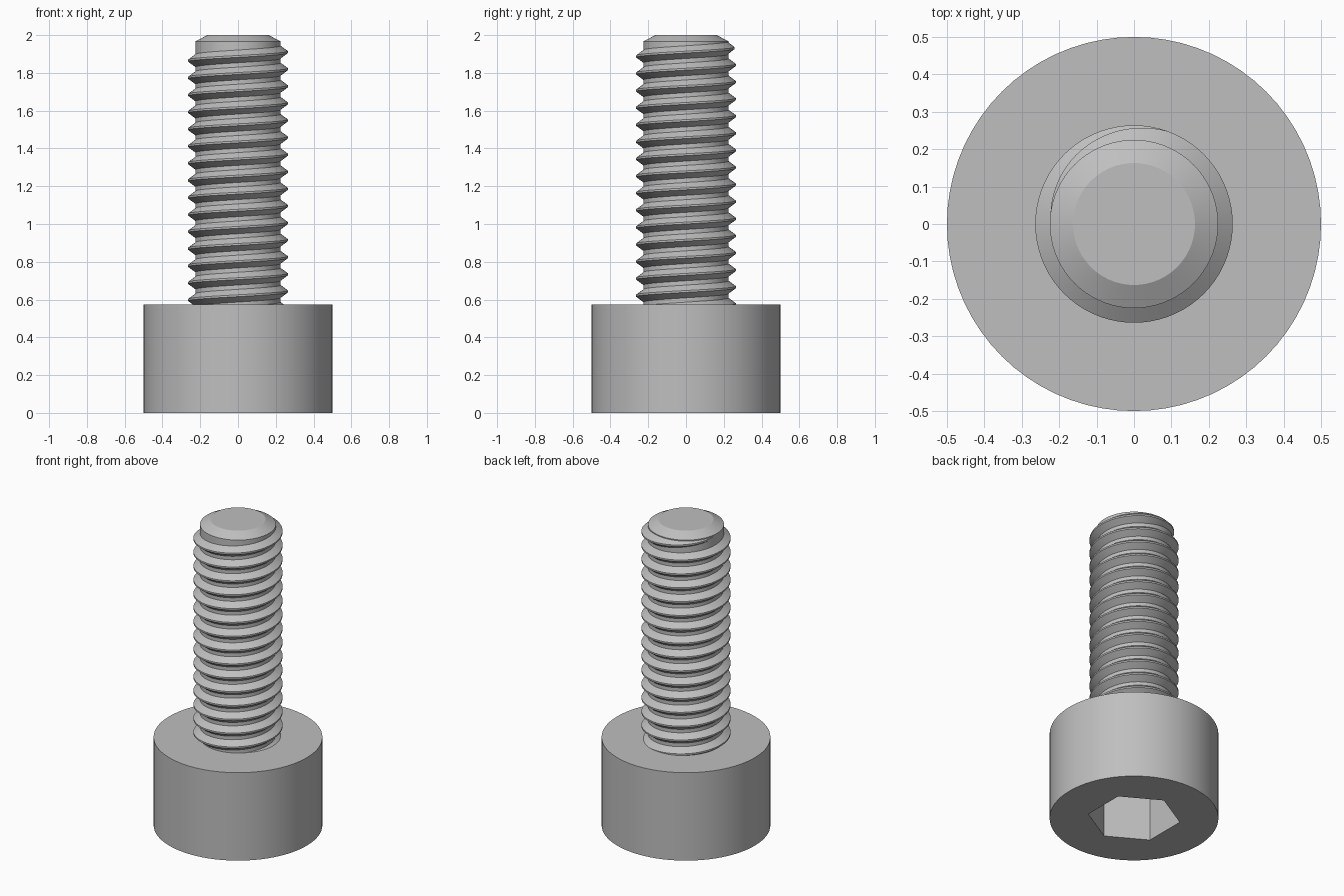
import bpy, bmesh
from math import pi, sin, cos, radians

cube = bpy.data.objects.get("Cube")
if cube:
    bpy.data.objects.remove(cube)

steel = bpy.data.materials.new("grey steel")
grey = (0.52, 0.52, 0.52, 1)
steel.diffuse_color = grey
steel.use_nodes = True
steel.node_tree.nodes["Principled BSDF"].inputs["Base Color"].default_value = grey

SEGS = 72
HEAD_R, HEAD_H = 0.5, 0.575
SOCKET_R, SOCKET_DEPTH, SOCKET_TURN = 0.275, 0.34, radians(30)
CORE_R, CREST_R, TIP_R = 0.225, 0.264, 0.163
PITCH, TOP_CREST = 0.0905, 1.91     # crest height on the +x side


def ring(bm, r, z, n=SEGS, turn=0.0):
    return [bm.verts.new((r * cos(turn + 2 * pi * i / n),
                          r * sin(turn + 2 * pi * i / n), z)) for i in range(n)]


def bridge(bm, a, b):
    n = len(a)
    for i in range(n):
        j = (i + 1) % n
        bm.faces.new((a[i], a[j], b[j], b[i]))


def finish(bm, name):
    bmesh.ops.recalc_face_normals(bm, faces=bm.faces)
    mesh = bpy.data.meshes.new(name)
    bm.to_mesh(mesh)
    bm.free()
    ob = bpy.data.objects.new(name, mesh)
    bpy.context.collection.objects.link(ob)
    mesh.materials.append(steel)
    bpy.ops.object.select_all(action='DESELECT')
    bpy.context.view_layer.objects.active = ob
    ob.select_set(True)
    bpy.ops.object.shade_smooth_by_angle(angle=radians(25))
    return ob


# Head with a hexagonal socket sunk into its underside
bm = bmesh.new()
low, high = ring(bm, HEAD_R, 0), ring(bm, HEAD_R, HEAD_H)
bridge(bm, low, high)
bm.faces.new(high)
mouth = ring(bm, SOCKET_R, 0, 6, SOCKET_TURN)
floor = ring(bm, SOCKET_R, SOCKET_DEPTH, 6, SOCKET_TURN)
bridge(bm, mouth, floor)
bm.faces.new(floor)
# Underside: each hexagon side fans out to its sixth of the rim
step = SEGS // 6
start = round(SOCKET_TURN / (2 * pi) * SEGS)
for k in range(6):
    arc = [low[(start + k * step + i) % SEGS] for i in range(step + 1)]
    bm.faces.new(arc + [mouth[(k + 1) % 6], mouth[k]])
finish(bm, "socket_head")

# Shank core with a chamfered tip
bm = bmesh.new()
rings = [ring(bm, r, z) for r, z in
         ((CORE_R, HEAD_H - 0.05), (CORE_R, 1.967), (TIP_R, 2.0))]
for a, b in zip(rings, rings[1:]):
    bridge(bm, a, b)
bm.faces.new(rings[0])
bm.faces.new(rings[-1])
finish(bm, "shank")

# Right-handed thread: a ridge swept up a helix, fading out below the tip
bm = bmesh.new()
FADE_START, FADE_END = radians(70), radians(180)
first = -15 * SEGS - SEGS // 4
last = SEGS // 2
rows = []
for i in range(first, last + 1):
    a = 2 * pi * i / SEGS
    z = TOP_CREST + PITCH * a / (2 * pi)
    fade = min(1, max(0, (FADE_END - a) / (FADE_END - FADE_START)))
    root = CORE_R - 0.003
    crest = root + (CREST_R - root) * fade
    flat, base = 0.005, 0.006 + 0.030 * fade
    rows.append([bm.verts.new((r * cos(a), r * sin(a), z + dz)) for r, dz in
                 ((root, -base), (crest, -flat), (crest, flat), (root, base))])
for a, b in zip(rows, rows[1:]):
    bridge(bm, a, b)
bm.faces.new(rows[0])
bm.faces.new(rows[-1])
finish(bm, "thread")
